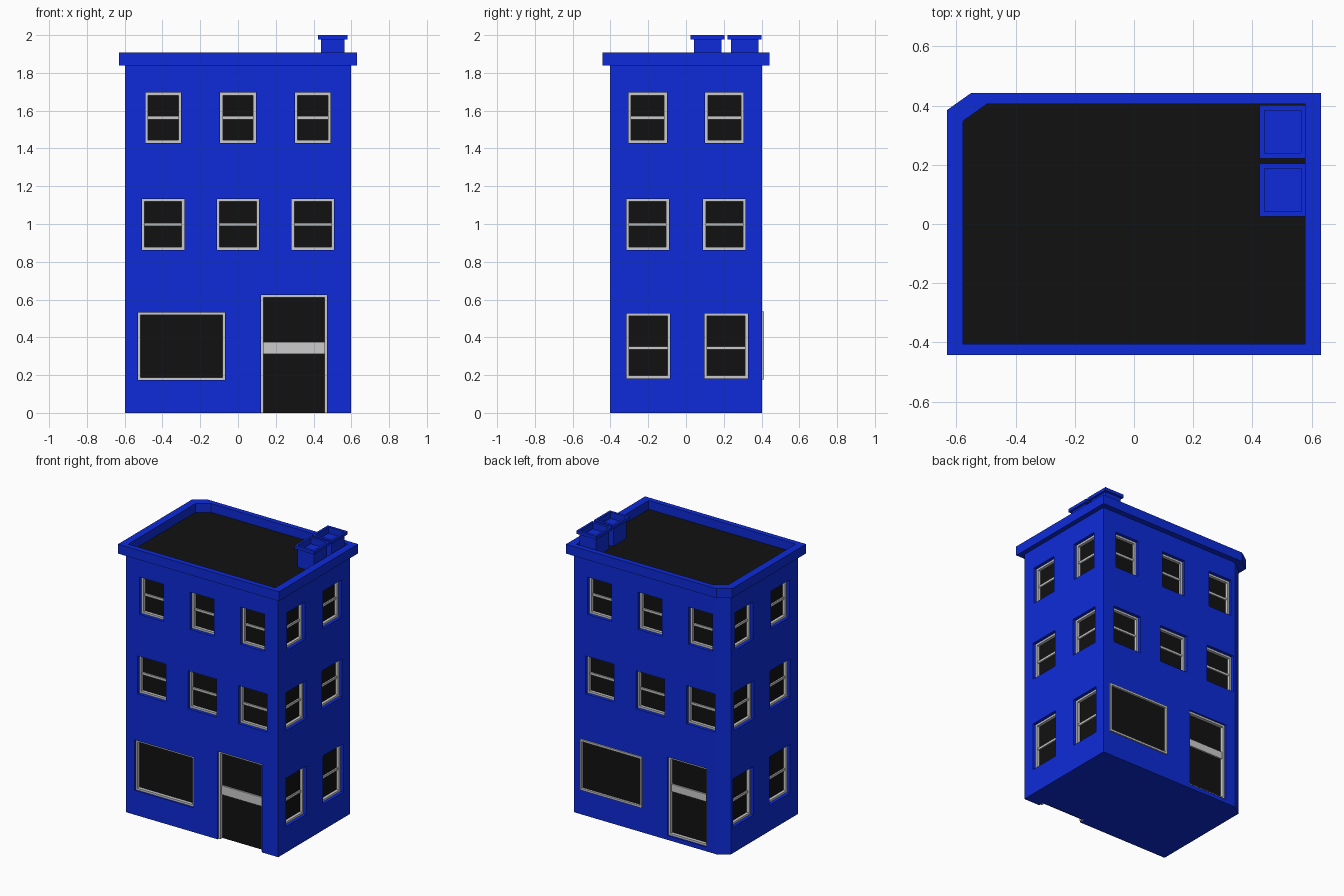
import bpy, bmesh, math
from mathutils import Matrix, Vector

if "Cube" in bpy.data.objects:
    bpy.data.objects.remove(bpy.data.objects["Cube"])

def material(name, col):
    m = bpy.data.materials.new(name)
    m.diffuse_color = (*col, 1)
    m.use_nodes = True
    m.node_tree.nodes["Principled BSDF"].inputs["Base Color"].default_value = m.diffuse_color
    return m

BLUE = material("blue_paint", (0.004, 0.024, 0.69))
BLACK = material("black", (0.0056, 0.0056, 0.0056))

def finish(bm, name, *mats):
    bmesh.ops.recalc_face_normals(bm, faces=bm.faces)
    me = bpy.data.meshes.new(name)
    bm.to_mesh(me)
    bm.free()
    for m in mats:
        me.materials.append(m)
    ob = bpy.data.objects.new(name, me)
    bpy.context.collection.objects.link(ob)
    return ob

def loft(loops, top_mat=0):
    """Skin a stack of point loops, capping both ends."""
    bm = bmesh.new()
    rings = [[bm.verts.new(p) for p in loop] for loop in loops]
    n = len(rings[0])
    for a, b in zip(rings, rings[1:]):
        for i in range(n):
            j = (i + 1) % n
            bm.faces.new((a[i], a[j], b[j], b[i]))
    bm.faces.new(rings[0][::-1])
    bm.faces.new(rings[-1]).material_index = top_mat
    return bm

def box(bm, x0, x1, y0, y1, z0, z1, mat):
    m = mat @ Matrix.Translation(((x0 + x1) / 2, (y0 + y1) / 2, (z0 + z1) / 2))
    m = m @ Matrix.Diagonal((x1 - x0, y1 - y0, z1 - z0, 1))
    bmesh.ops.create_cube(bm, size=1, matrix=m)

# Walls, cornice and sunken roof, with one cut-off back corner
def plan(hx, hy, z, cx=0.082, cy=0.058):
    return [(-hx, -hy, z), (hx, -hy, z), (hx, hy, z), (-hx + cx, hy, z), (-hx, hy - cy, z)]

HX, HY = 0.597, 0.402
building = finish(loft([plan(HX, HY, 0, 0.078, 0.053), plan(HX, HY, 1.84, 0.078, 0.053),
                        plan(0.631, 0.443, 1.84), plan(0.631, 0.443, 1.907),
                        plan(0.577, 0.406, 1.907), plan(0.577, 0.406, 1.845)], top_mat=1),
                  "building", BLUE, BLACK)

# Chimneys with a flared, hollow cap
def rect(cy, hx, hy, z):
    return [(0.502 + sx * hx, cy + sy * hy, z) for sx, sy in ((-1, -1), (1, -1), (1, 1), (-1, 1))]

for i, cy in enumerate((0.115, 0.311)):
    finish(loft([rect(cy, 0.063, 0.073, 1.84), rect(cy, 0.063, 0.073, 1.978),
                 rect(cy, 0.078, 0.09, 1.978), rect(cy, 0.078, 0.09, 2.0),
                 rect(cy, 0.062, 0.072, 2.0), rect(cy, 0.062, 0.072, 1.955)]),
           f"chimney_{i + 1}", BLUE)

# Openings: local x runs along the wall, local y points into it
def wall(angle, dist):
    return Matrix.Rotation(math.radians(angle), 4, 'Z') @ Matrix.Translation((0, -dist, 0))

FRONT, RIGHT, BACK, LEFT = wall(0, HY), wall(90, HX), wall(180, HY), wall(-90, HX)
cut = bmesh.new()
T = 0.014

def opening(name, mat, x0, x1, z0, z1, bar=None, front=0.012, glass=0.035, sill=True):
    """Cut a hole and fit a frame, an optional cross bar and a pane."""
    deep = glass + 0.005
    box(cut, x0, x1, -0.05, deep, z0 if sill else -0.05, z1, mat)
    bm = bmesh.new()
    box(bm, x0, x0 + T, front, deep, z0, z1, mat)
    box(bm, x1 - T, x1, front, deep, z0, z1, mat)
    box(bm, x0 + T, x1 - T, front, deep, z1 - T, z1, mat)
    if sill:
        box(bm, x0 + T, x1 - T, front, deep, z0, z0 + T, mat)
    if bar:
        box(bm, x0 + T, x1 - T, (front + glass) / 2, deep, *bar, mat)
    finish(bm, name + "_frame")
    bm = bmesh.new()
    pts = ((x0, z0), (x1, z0), (x1, z1), (x0, z1))
    bm.faces.new([bm.verts.new(mat @ Vector((x, glass, z))) for x, z in pts])
    finish(bm, name + "_glass", BLACK)

def windows(name, mat, centres, w, z0, z1, drop=0):
    mid = (z0 + z1) / 2 - drop
    for i, c in enumerate(centres):
        opening(f"{name}_window_{i + 1}", mat, c - w / 2, c + w / 2, z0, z1,
                (mid - 0.008, mid + 0.008), front=0.023, glass=0.043)

# Sash windows, upper two floors all round
for side, mat, c in (("front", FRONT, (-0.396, 0, 0.396)), ("back", BACK, (-0.396, 0, 0.396)),
                     ("right", RIGHT, (-0.203, 0.203)), ("left", LEFT, (-0.203, 0.203))):
    wide = 0.188 if len(c) == 3 else 0.203
    windows(side + "_top", mat, c, wide, 1.43, 1.695)
    windows(side + "_middle", mat, c, 0.224, 0.863, 1.133)

# Ground floor side windows
windows("right_ground", RIGHT, (-0.2, 0.212), 0.23, 0.183, 0.526, 0.01)
windows("left_ground", LEFT, (-0.212, 0.2), 0.23, 0.183, 0.526, 0.01)

# Shop windows and doors
opening("front_shop", FRONT, -0.529, -0.069, 0.173, 0.531)
opening("back_shop", BACK, -0.545, -0.06, 0.176, 0.536, front=-0.01, glass=0.005)
opening("front_door", FRONT, 0.122, 0.471, 0, 0.624, (0.312, 0.376), sill=False)
opening("back_door", BACK, 0.136, 0.444, 0.03, 0.588, (0.338, 0.39))

cutter = finish(cut, "opening_cutter", BLUE)
cutter.hide_render = True
cutter.hide_viewport = True
cutter.display_type = 'WIRE'
mod = building.modifiers.new("openings", 'BOOLEAN')
mod.operation = 'DIFFERENCE'
mod.solver = 'EXACT'
mod.object = cutter
